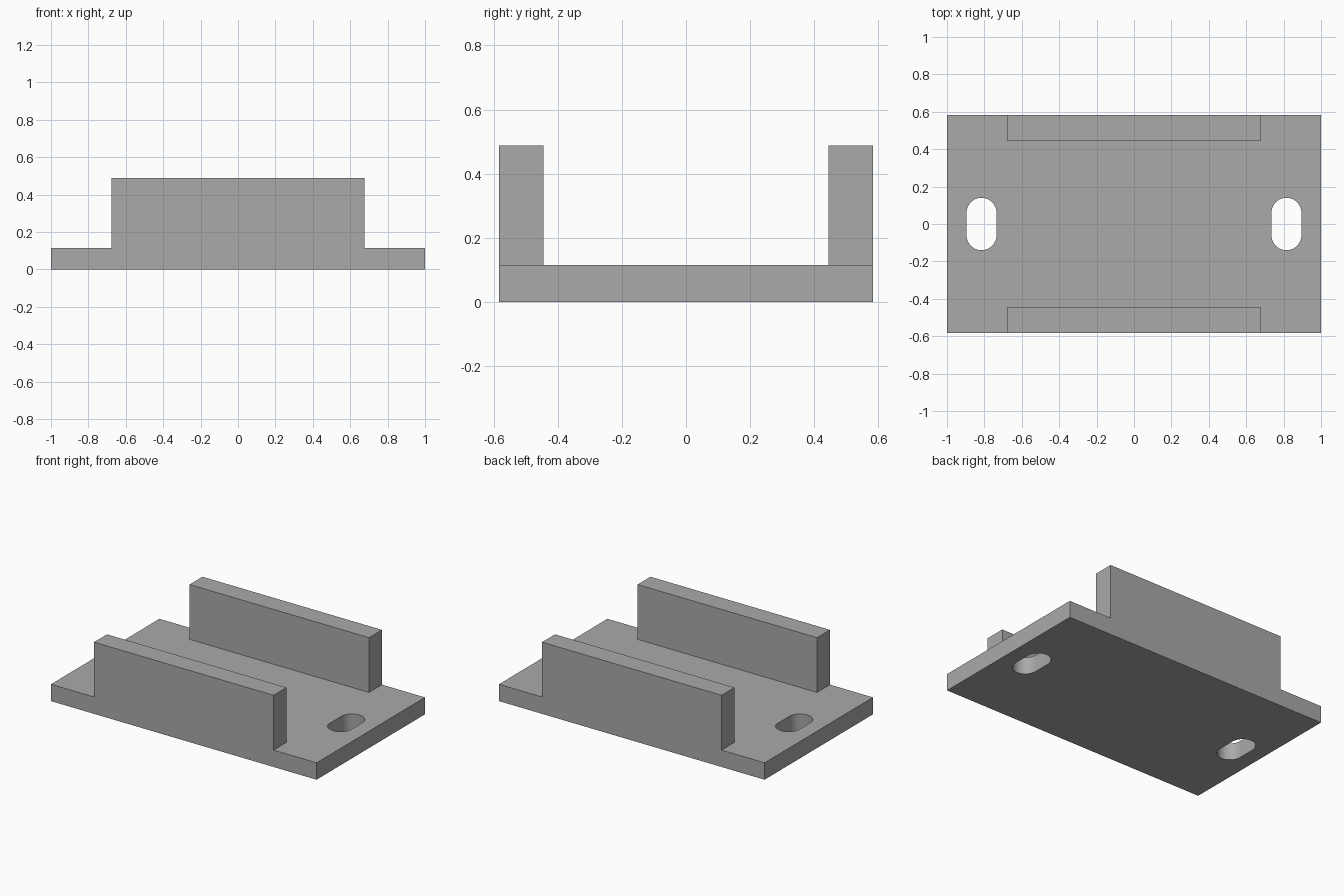
import bpy
import bmesh
from math import cos, sin, pi
from mathutils import Matrix, Vector

cube = bpy.data.objects.get("Cube")
if cube:
    bpy.data.objects.remove(cube, do_unlink=True)

LENGTH, DEPTH, PLATE_H = 2.0, 1.166, 0.115
RAIL_LEN, RAIL_W, TOP = 1.352, 0.139, 0.488
SLOT_X, SLOT_R, SLOT_HALF = 0.815, 0.08, 0.14

grey = bpy.data.materials.new("plain_grey")
grey.use_nodes = True
colour = (0.4, 0.4, 0.4, 1)
grey.diffuse_color = colour
grey.node_tree.nodes["Principled BSDF"].inputs["Base Color"].default_value = colour


def finish(name, bm):
    bmesh.ops.recalc_face_normals(bm, faces=bm.faces)
    mesh = bpy.data.meshes.new(name)
    bm.to_mesh(mesh)
    bm.free()
    mesh.materials.append(grey)
    obj = bpy.data.objects.new(name, mesh)
    bpy.context.collection.objects.link(obj)
    return obj


def box(name, size, centre):
    bm = bmesh.new()
    bmesh.ops.create_cube(bm, size=1, matrix=Matrix.Translation(centre) @ Matrix.Diagonal((*size, 1)))
    return finish(name, bm)


def slot_cutter(name, x, segments=24):
    # Rounded slot outline, extruded through the plate
    bm = bmesh.new()
    straight = SLOT_HALF - SLOT_R
    outline = []
    for side in (1, -1):
        for i in range(segments + 1):
            a = pi * i / segments
            outline.append(bm.verts.new((x + side * SLOT_R * cos(a),
                                         side * (straight + SLOT_R * sin(a)), -0.1)))
    face = bm.faces.new(outline)
    new = bmesh.ops.extrude_face_region(bm, geom=[face])["geom"]
    bmesh.ops.translate(bm, vec=Vector((0, 0, 0.4)),
                        verts=[v for v in new if isinstance(v, bmesh.types.BMVert)])
    return finish(name, bm)


# Base plate with a mounting slot near each end
plate = box("base_plate", (LENGTH, DEPTH, PLATE_H), (0, 0, PLATE_H / 2))
for label, sign in (("left", 1), ("right", -1)):
    cutter = slot_cutter(label + "_slot_cutter", sign * SLOT_X)
    cutter.hide_render = True
    mod = plate.modifiers.new(label + "_slot", "BOOLEAN")
    mod.operation, mod.solver, mod.object = "DIFFERENCE", "EXACT", cutter
    bpy.context.view_layer.objects.active = plate
    bpy.ops.object.modifier_apply(modifier=mod.name)
    bpy.data.objects.remove(cutter, do_unlink=True)

# Upright rails flush with the front and back edges
for label, sign in (("front", -1), ("back", 1)):
    box(label + "_rail", (RAIL_LEN, RAIL_W, TOP - PLATE_H),
        (0, sign * (DEPTH - RAIL_W) / 2, (TOP + PLATE_H) / 2))

# Smooth slot walls, sharp everywhere else
bpy.ops.object.select_all(action="DESELECT")
plate.select_set(True)
bpy.context.view_layer.objects.active = plate
bpy.ops.object.shade_smooth_by_angle(angle=pi / 6)
